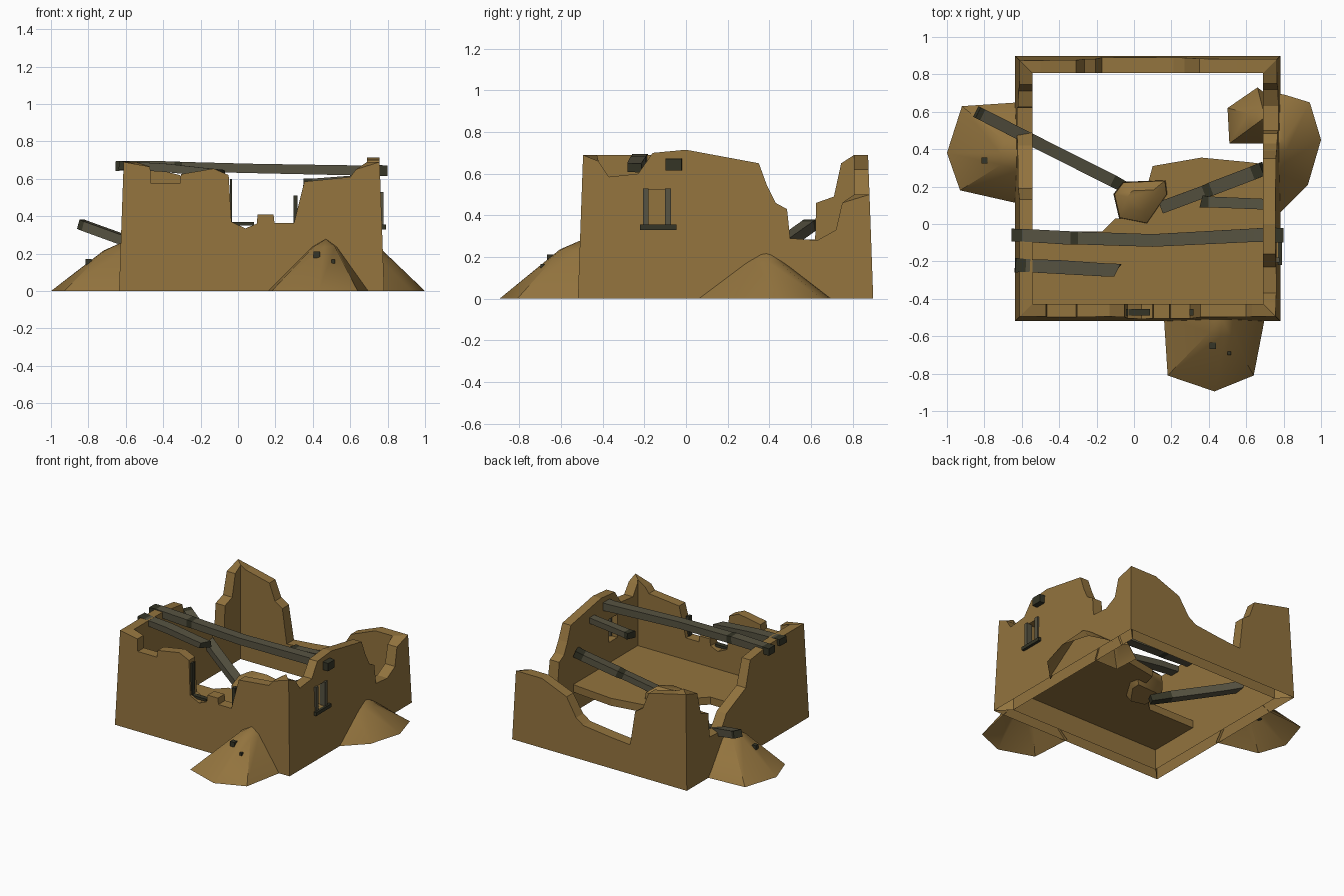
import bpy, bmesh, random
from mathutils import Vector

random.seed(4)
cube = bpy.data.objects.get("Cube")
if cube:
    bpy.data.objects.remove(cube)

CX, CY = 0.073, 0.19       # centre of the building
OUT, INN = 0.709, 0.617    # outer and inner half widths


def material(name, rgb):
    m = bpy.data.materials.new(name)
    m.use_nodes = True
    m.diffuse_color = (*rgb, 1)
    m.node_tree.nodes["Principled BSDF"].inputs["Base Color"].default_value = (*rgb, 1)
    return m


clay = material("sandy clay", (0.288, 0.172, 0.048))
wood = material("weathered wood", (0.095, 0.087, 0.054))
dark = material("dark wood", (0.036, 0.036, 0.02))


def finish(bm, name, *mats):
    bmesh.ops.recalc_face_normals(bm, faces=bm.faces)
    me = bpy.data.meshes.new(name)
    bm.to_mesh(me)
    bm.free()
    ob = bpy.data.objects.new(name, me)
    bpy.context.collection.objects.link(ob)
    for m in mats:
        me.materials.append(m)
    return ob


def loft(name, rings, *mats, open_last=False):
    """Solid through rings with equal point counts."""
    bm = bmesh.new()
    rows = [[bm.verts.new(p) for p in ring] for ring in rings]
    n = len(rows[0])
    bm.faces.new(rows[0])
    bm.faces.new(rows[-1][::-1])
    for a, b in zip(rows, rows[1:]):
        for i in range(n - open_last):
            j = (i + 1) % n
            bm.faces.new((a[i], a[j], b[j], b[i]))
    return finish(bm, name, *mats)


def clamp(v, lim):
    return max(-lim, min(lim, v))


def wall(name, top, mid, place):
    """Mitred wall, open below, with a leaning outer face and a broken top edge."""
    pts = [(top[0][0], 0)] + top + [(top[-1][0], 0)]
    outer, inner = [], []
    for i, (p, z) in enumerate(pts):
        half = OUT - 0.036 * z
        u = p - mid
        if i < 2 or i > len(pts) - 3:
            u *= 2      # ends always reach the corner
        outer.append((*place(clamp(u, half), half), z))
        inner.append((*place(clamp(u, INN), INN), z))
    return loft(name, [outer, inner], clay, open_last=True)


# Four ruined walls
wall("front_wall", [
    (-.635, .69), (-.47, .665), (-.465, .575), (-.31, .575), (-.305, .625),
    (-.13, .655), (-.05, .62), (-.035, .37), (.04, .335), (.1, .36), (.105, .41),
    (.19, .41), (.195, .365), (.3, .365), (.355, .585), (.6, .61), (.63, .65),
    (.775, .69)], CX, lambda u, d: (CX + u, CY - d))
wall("back_wall", [
    (-.635, .69), (-.5, .665), (-.31, .62), (-.265, .5), (-.205, .46), (-.17, .21),
    (.0, .225), (.21, .25), (.27, .29), (.35, .42), (.45, .46), (.55, .5), (.775, .5)],
    CX, lambda u, d: (CX + u, CY + d))
right_wall = wall("right_wall", [
    (-.515, .69), (-.42, .66), (-.37, .585), (-.23, .6), (-.16, .7), (0, .715),
    (.35, .65), (.39, .54), (.43, .46), (.485, .43), (.5, .29), (.63, .28),
    (.72, .33), (.75, .46), (.895, .5)], CY, lambda u, d: (CX + d, CY + u))
wall("left_wall", [
    (-.515, .69), (-.1, .69), (.13, .66), (.19, .48), (.42, .38), (.49, .28),
    (.62, .285), (.625, .46), (.71, .49), (.745, .65), (.895, .69)],
    CY, lambda u, d: (CX - d, CY + u))


def box(name, lo, hi, *mats):
    (a, b, c), (d, e, f) = lo, hi
    return loft(name, [[(a, b, z), (d, b, z), (d, e, z), (a, e, z)] for z in (c, f)], *mats)


# Side window opening and its frame
cutter = box("window_cutter", (.6, -.19, .355), (.9, -.095, .525), clay)
cutter.hide_render = True
cutter.hide_viewport = True
cut = right_wall.modifiers.new("window", 'BOOLEAN')
cut.object = cutter
cut.operation = 'DIFFERENCE'
cut.solver = 'EXACT'
box("side_window_sill", (.7, -.22, .33), (.79, -.045, .355), dark)
for side, y in (("front", -.207), ("back", -.1)):
    box("side_window_post_" + side, (.735, y, .355), (.778, y + .027, .53), wood)

# Remains of the front window frame
box("front_window_sill", (-.03, -.49, .35), (.085, -.455, .368), dark)
box("front_window_post_left", (.296, -.49, .365), (.318, -.455, .51), dark)
box("front_window_post_right", (-.043, -.49, .36), (-.031, -.455, .6), dark)

# Broken raised floor
edge = [(-.55, -.44), (.7, -.44), (.7, .32), (.62, .33), (.36, .355), (.1, .31),
        (.07, .2), (.06, .03), (-.1, .03), (-.17, -.04), (-.55, -.04)]
loft("floor", [[(x, y, z) for x, y in edge] for z in (.15, .205)], clay)


def beam(name, path, width, height, dark_parts=(), jag=0.0):
    """Rough timber along a path; chosen segments and both ends are dark."""
    path = [Vector(p) for p in path]
    along = (path[-1] - path[0]).normalized()
    side = along.cross(Vector((0, 0, 1))).normalized() * width / 2
    up = side.cross(along).normalized() * height / 2
    rings = []
    for i, p in enumerate(path):
        s = random.uniform(0.9, 1.08)
        ring = [p + side * a * s + up * b * s for a, b in ((-1, -1), (1, -1), (1, 1), (-1, 1))]
        if i == len(path) - 1:
            ring = [q + along * jag * k for q, k in zip(ring, (1, -1, -.6, .6))]
        rings.append(ring)
    ob = loft(name, rings, wood, dark)
    for f in ob.data.polygons:
        seg = (f.index - 2) // 4
        f.material_index = int(f.index < 2 or seg in dark_parts)
    return ob


# Roof timbers and fallen timbers
beam("long_roof_beam", [(-.655, -.06, .668), (-.6, -.06, .67), (-.34, -.075, .667),
     (-.3, -.075, .665), (.1, -.088, .655), (.64, -.06, .645), (.72, -.058, .645),
     (.8, -.06, .643)], .074, .055, (0, 2, 6))
beam("broken_roof_beam", [(-.635, -.22, .672), (-.58, -.222, .67), (-.4, -.23, .66),
     (-.16, -.245, .635), (-.09, -.247, .628)], .074, .045, (0,), .025)
beam("short_side_beam", [(.72, .105, .605), (.4, .118, .58), (.36, .12, .577)],
     .062, .045, (1,), .012)
beam("fallen_inner_beam", [(.69, .295, .435), (.64, .274, .41), (.42, .19, .32),
     (.38, .175, .305), (.15, .09, .21)], .07, .045, (0, 2))
beam("fallen_outer_beam", [(-.84, .598, .357), (-.815, .586, .347), (-.45, .4, .215),
     (-.12, .235, .11), (.0, .17, .07)], .062, .05, (0, 3))


# Heaps of earth against the walls, open below
def mound(name, rim, apex, reach=.68, rise=.82):
    apex = Vector(apex)
    bm = bmesh.new()
    low = [bm.verts.new((x, y, 0)) for x, y in rim]
    mid = []
    for x, y in rim:
        p = Vector((x, y, 0)).lerp(apex, reach + random.uniform(-.06, .06))
        p.z = apex.z * rise
        mid.append(bm.verts.new(p))
    tip = bm.verts.new(apex)
    for i in range(len(rim) - 1):
        bm.faces.new((low[i], low[i + 1], mid[i + 1], mid[i]))
        bm.faces.new((mid[i], mid[i + 1], tip))
    return finish(bm, name, clay)


mounds = [
    mound("front_mound", [(.16, -.5), (.18, -.81), (.43, -.895), (.64, -.81), (.7, -.5)],
          (.47, -.51, .278), .75, .85),
    mound("west_mound", [(-.62, .65), (-.92, .63), (-1, .38), (-.93, .18), (-.62, .11)],
          (-.61, .38, .265)),
    mound("east_mound", [(.76, .7), (.81, .69), (.94, .65), (1, .45), (.93, .21), (.76, .04)],
          (.755, .38, .235), .7, .74),
    mound("inner_mound", [(.7, .43), (.51, .43), (.5, .62), (.66, .73), (.7, .7)],
          (.7, .57, .25), .6, .8),
]

# Tilted chunk at the broken floor edge
outline = [(-.11, .16), (-.06, .225), (.17, .235), (.18, .16), (.07, 0), (-.08, .03)]
chunk = [[(.04 + (x - .04) * s, .13 + (y - .13) * s, z + .12 * (y - .13))
          for x, y in outline] for s, z in ((.7, .11), (1, .17), (.96, .24), (.5, .285))]
mounds.append(loft("rubble_chunk", chunk, clay))

# Small splinters half buried in the heaps
for i, (x, y, z, r) in enumerate([(-.8, .34, .155, .02), (.42, -.65, .195, .022),
                                  (.51, -.69, .158, .012)]):
    bm = bmesh.new()
    bmesh.ops.create_cube(bm, size=r * 1.6)
    bmesh.ops.translate(bm, verts=bm.verts, vec=(x, y, z))
    finish(bm, f"splinter_{i + 1}", dark)

# Soft shading on the heaps only
for ob in bpy.context.selected_objects:
    ob.select_set(False)
for ob in mounds:
    ob.select_set(True)
bpy.context.view_layer.objects.active = mounds[0]
bpy.ops.object.shade_smooth_by_angle(angle=0.7)
